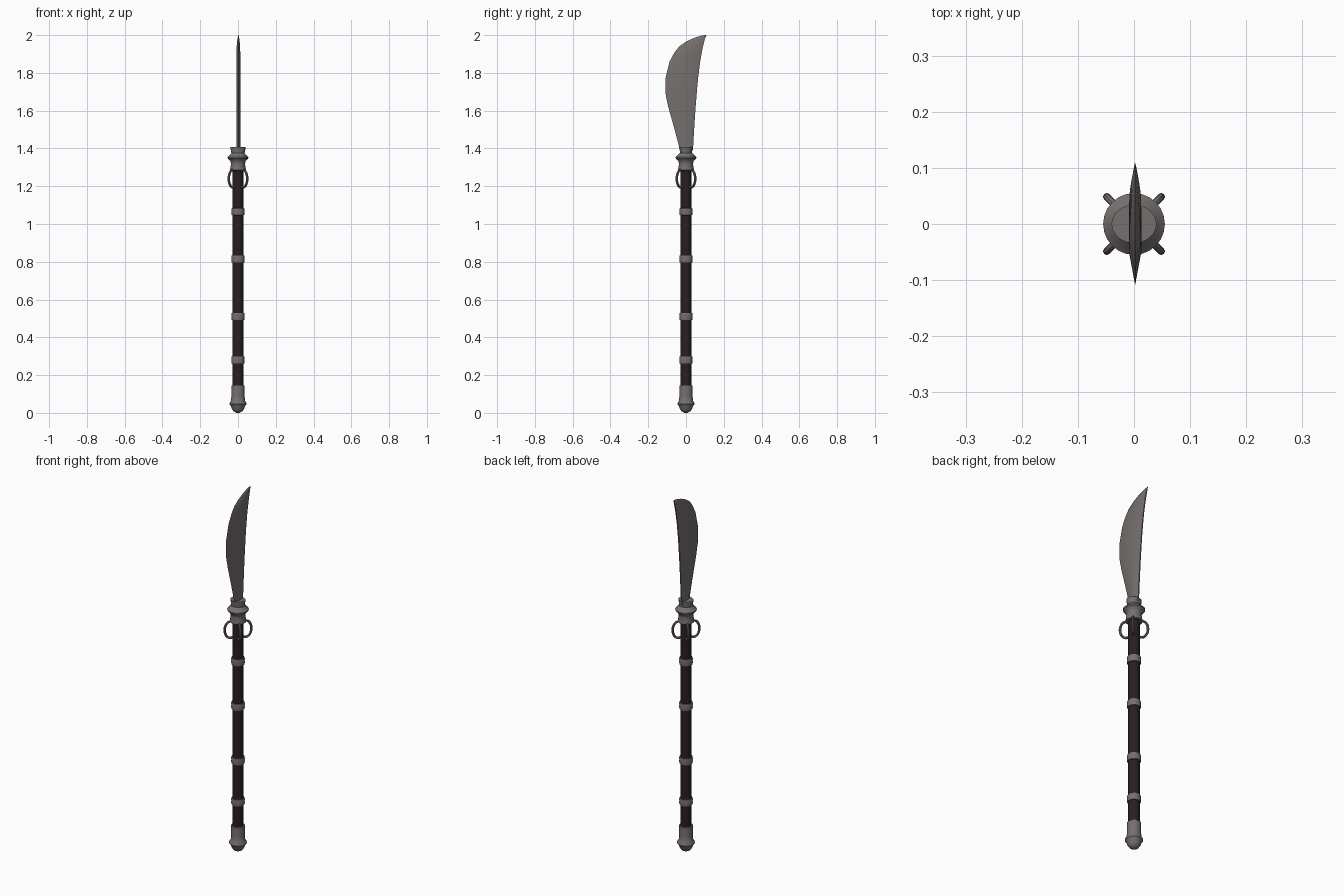
import bpy, bmesh, math
from mathutils import Vector

if "Cube" in bpy.data.objects:
    bpy.data.objects.remove(bpy.data.objects["Cube"])


def mat(name, rgb):
    m = bpy.data.materials.new(name)
    m.diffuse_color = (*rgb, 1)
    m.use_nodes = True
    m.node_tree.nodes["Principled BSDF"].inputs["Base Color"].default_value = m.diffuse_color
    return m


STEEL = mat("grey steel", (0.18, 0.163, 0.157))
WOOD = mat("dark wood", (0.022, 0.013, 0.014))


def finish(name, bm, material, angle=35):
    bmesh.ops.recalc_face_normals(bm, faces=bm.faces)
    me = bpy.data.meshes.new(name)
    bm.to_mesh(me)
    bm.free()
    ob = bpy.data.objects.new(name, me)
    bpy.context.collection.objects.link(ob)
    me.materials.append(material)
    bpy.ops.object.select_all(action='DESELECT')
    bpy.context.view_layer.objects.active = ob
    ob.select_set(True)
    bpy.ops.object.shade_smooth_by_angle(angle=math.radians(angle))
    return ob


def loft(name, rings, material, angle=35):
    """Skin a list of equal-length point rings and cap both ends."""
    bm = bmesh.new()
    vs = [[bm.verts.new(p) for p in r] for r in rings]
    n = len(rings[0])
    for a, b in zip(vs, vs[1:]):
        for i in range(n):
            j = (i + 1) % n
            bm.faces.new((a[i], a[j], b[j], b[i]))
    bm.faces.new(vs[0])
    bm.faces.new(vs[-1])
    return finish(name, bm, material, angle)


def lathe(name, profile, material, sides=24, squash=1.0):
    """Turn (radius, z) pairs around the z axis."""
    return loft(name, [[(r * math.cos(2 * math.pi * i / sides),
                         r * squash * math.sin(2 * math.pi * i / sides), z)
                        for i in range(sides)] for r, z in profile], material)


# shaft
lathe("shaft", [(0.029, 0.10), (0.029, 1.30)], WOOD)

# bands round the shaft
for k, z in enumerate((0.28, 0.51, 0.815, 1.065)):
    lathe(f"band_{k + 1}", [(0.028, z - 0.019), (0.033, z - 0.018), (0.035, z - 0.009),
                            (0.034, z), (0.035, z + 0.009), (0.033, z + 0.018),
                            (0.028, z + 0.019)], STEEL)

# rounded butt cap
lathe("butt_cap", [(0.008, 0.0), (0.023, 0.008), (0.033, 0.022), (0.037, 0.036),
                   (0.045, 0.046), (0.044, 0.053), (0.037, 0.064), (0.035, 0.09),
                   (0.035, 0.144), (0.028, 0.145)], STEEL)

# flared guard and oval blade collar
lathe("guard", [(0.028, 1.284), (0.042, 1.285), (0.041, 1.295), (0.037, 1.318),
                (0.041, 1.335), (0.054, 1.347), (0.055, 1.354), (0.045, 1.363),
                (0.038, 1.372), (0.034, 1.376)], STEEL)
lathe("blade_collar", [(0.035, 1.365), (0.036, 1.385), (0.040, 1.398), (0.040, 1.407)],
      STEEL, squash=0.86)

# four hanging rings on the diagonals
for k in range(4):
    a = math.pi / 4 + k * math.pi / 2
    out, up = Vector((math.cos(a), math.sin(a), 0)), Vector((0, 0, 1))
    side = out.cross(up)
    bm = bmesh.new()
    N, M, tube = 24, 8, 0.0065
    g = []
    for i in range(N):
        t = 2 * math.pi * i / N
        c = out * (0.039 + 0.030 * math.cos(t)) + up * (1.240 + 0.046 * math.sin(t))
        nrm = (out * math.cos(t) * 0.046 + up * math.sin(t) * 0.030).normalized()
        g.append([bm.verts.new(c + nrm * tube * math.cos(2 * math.pi * j / M)
                               + side * tube * math.sin(2 * math.pi * j / M))
                  for j in range(M)])
    for i in range(N):
        for j in range(M):
            p, q = g[i], g[(i + 1) % N]
            bm.faces.new((p[j], q[j], q[(j + 1) % M], p[(j + 1) % M]))
    finish(f"ring_{k + 1}", bm, STEEL)

# blade: (z, cutting edge y, spine y, half thickness)
stations = [(1.39, -0.033, 0.036, 0.011), (1.41, -0.037, 0.038, 0.011),
            (1.48, -0.055, 0.042, 0.011), (1.545, -0.073, 0.046, 0.011),
            (1.62, -0.094, 0.051, 0.011), (1.68, -0.107, 0.056, 0.011),
            (1.73, -0.109, 0.060, 0.011), (1.78, -0.107, 0.065, 0.011),
            (1.86, -0.087, 0.075, 0.0105), (1.91, -0.060, 0.084, 0.010),
            (1.94, -0.036, 0.090, 0.009), (1.965, 0.000, 0.096, 0.007),
            (1.985, 0.042, 0.102, 0.004), (1.997, 0.080, 0.107, 0.0015),
            (2.0, 0.100, 0.109, 0.0006)]
rings = []
for z, e, s, t in stations:
    w = s - e
    b, c = e + 0.35 * w, s - 0.22 * w
    rings.append([(0, e, z), (t, b, z), (t, c, z), (0.003 if t > 0.004 else t / 2, s, z),
                  (-0.003 if t > 0.004 else -t / 2, s, z), (-t, c, z), (-t, b, z)])
blade = loft("blade", rings, STEEL, 30)
blade.location.x = 0.002
